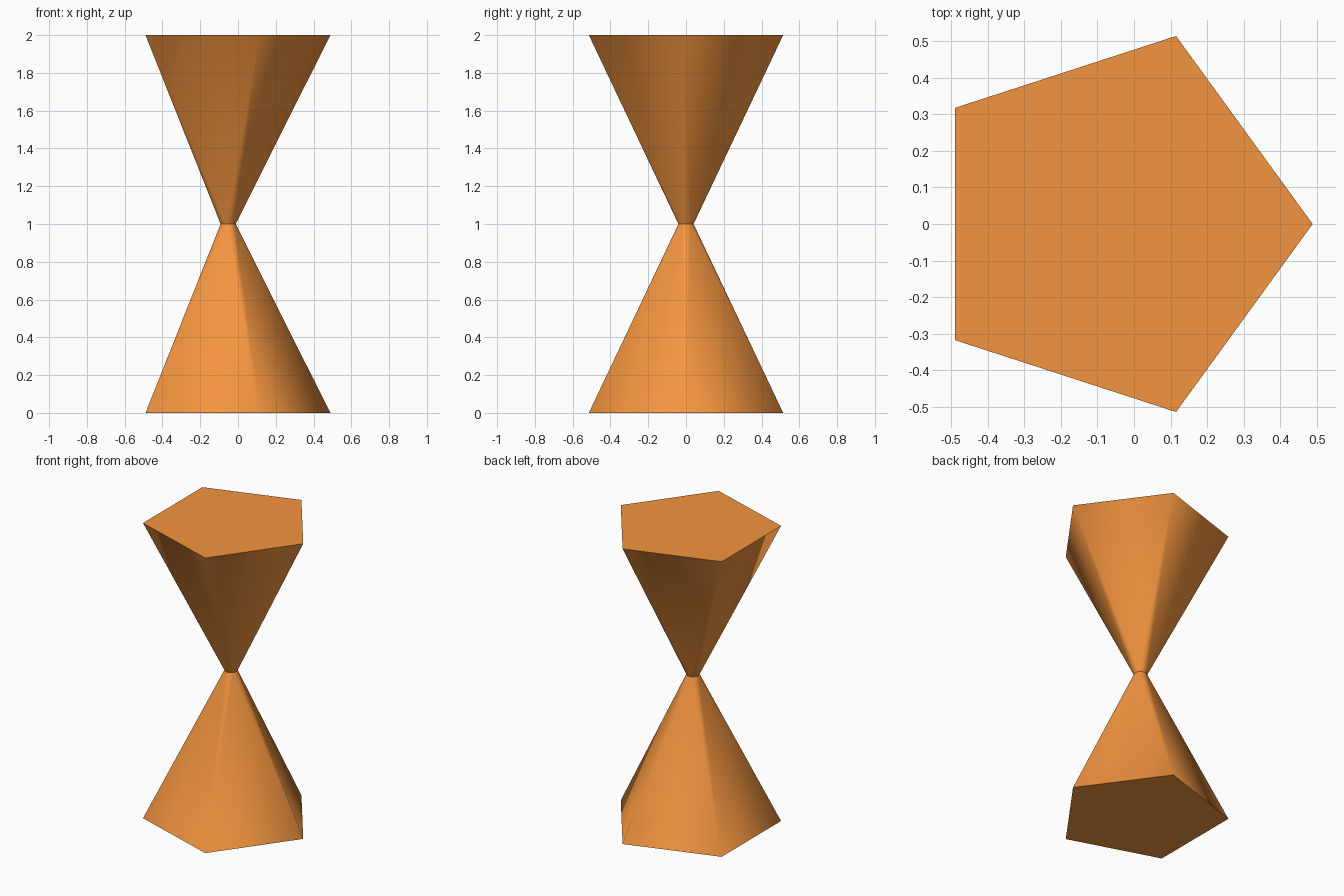
import bpy, bmesh
from math import sin, cos, tau, radians

if "Cube" in bpy.data.objects:
    bpy.data.objects.remove(bpy.data.objects["Cube"])

CX = -0.052          # axis offset that centres the pentagon's bounds on x = 0
R_BASE, R_WAIST = 0.541, 0.04


def ring(bm, sides, radius, z):
    return [bm.verts.new((CX + radius * cos(tau * i / sides),
                          radius * sin(tau * i / sides), z)) for i in range(sides)]


# Lower half: hull from a pentagon to a small round waist
bm = bmesh.new()
ring(bm, 5, R_BASE, 0)
ring(bm, 60, R_WAIST, 1)
bmesh.ops.convex_hull(bm, input=bm.verts[:])

# Open the waist, then mirror the half upward
waist = [f for f in bm.faces if all(v.co.z > 0.99 for v in f.verts)]
bmesh.ops.delete(bm, geom=waist, context='FACES')
half = bm.verts[:] + bm.edges[:] + bm.faces[:]
copy = bmesh.ops.duplicate(bm, geom=half)["geom"]
for v in copy:
    if isinstance(v, bmesh.types.BMVert):
        v.co.z = 2 - v.co.z
bmesh.ops.remove_doubles(bm, verts=bm.verts[:], dist=0.0005)

# Merge each pentagon end into one flat face
flat_edges = [e for e in bm.edges if len(e.link_faces) == 2
              and all(abs(f.normal.z) > 0.999 for f in e.link_faces)]
bmesh.ops.dissolve_edges(bm, edges=flat_edges, use_verts=False)
bmesh.ops.recalc_face_normals(bm, faces=bm.faces[:])

mesh = bpy.data.meshes.new("hourglass_body")
bm.to_mesh(mesh)
bm.free()
body = bpy.data.objects.new("hourglass_body", mesh)
bpy.context.collection.objects.link(body)

# Smooth sides, sharp rims and waist
bpy.context.view_layer.objects.active = body
body.select_set(True)
bpy.ops.object.shade_smooth_by_angle(angle=radians(30))

orange = bpy.data.materials.new("orange")
orange.diffuse_color = (0.9, 0.3, 0.05, 1)
orange.use_nodes = True
orange.node_tree.nodes["Principled BSDF"].inputs["Base Color"].default_value = orange.diffuse_color
mesh.materials.append(orange)
